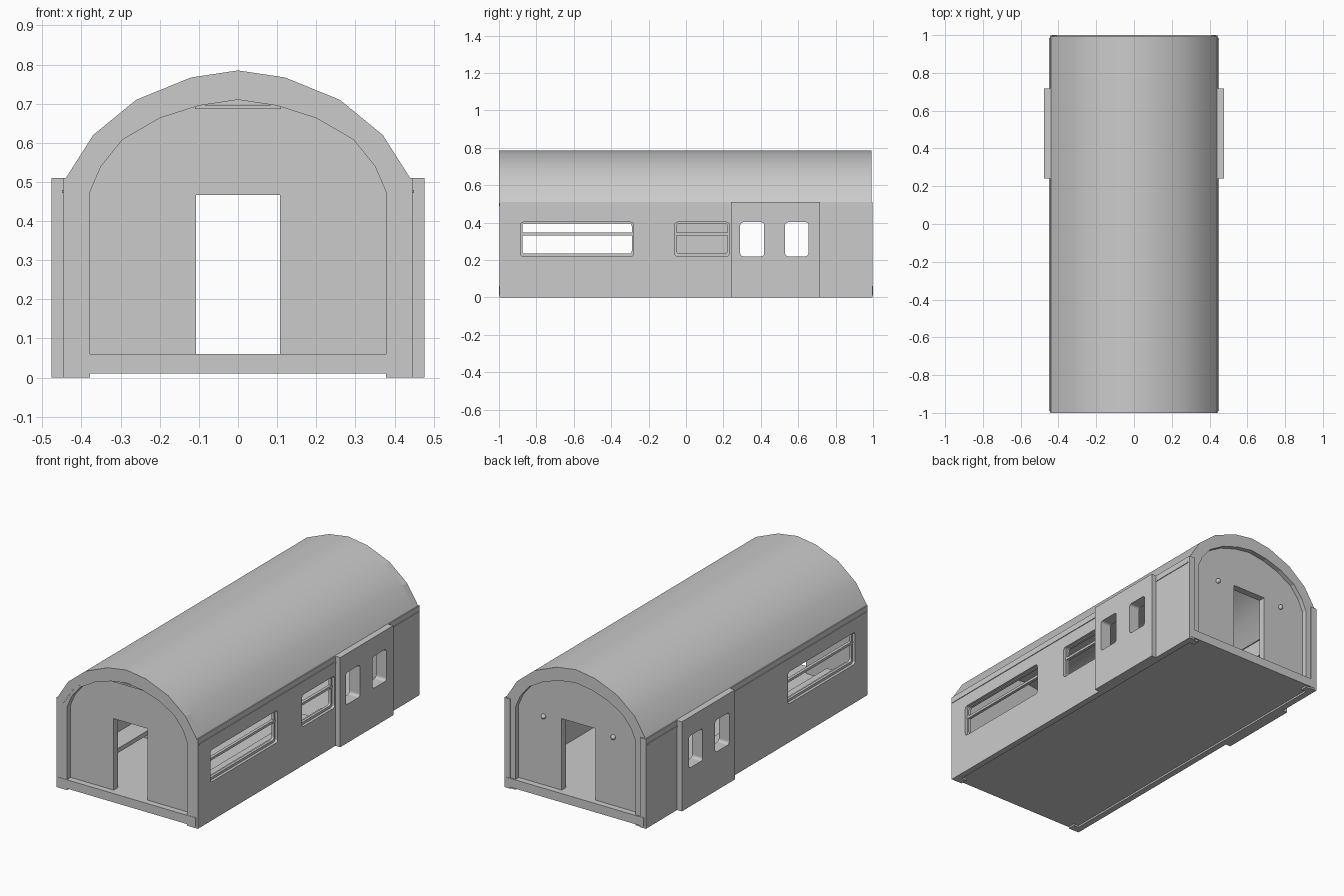
import bpy, bmesh, math
from mathutils import Matrix

if "Cube" in bpy.data.objects:
    bpy.data.objects.remove(bpy.data.objects["Cube"])

# Local plate axes (u, v, depth) mapped to world axes
SIDE = Matrix(((0, 0, 1, 0), (1, 0, 0, 0), (0, 1, 0, 0), (0, 0, 0, 1)))
END = Matrix(((1, 0, 0, 0), (0, 0, -1, 0), (0, 1, 0, 0), (0, 0, 0, 1)))


def plate(name, loops, lo, hi, axes):
    """Flat outline with holes, extruded between lo and hi along x or y."""
    cu = bpy.data.curves.new(name, 'CURVE')
    cu.dimensions = '2D'
    cu.fill_mode = 'BOTH'
    cu.extrude = (hi - lo) / 2
    for pts in loops:
        sp = cu.splines.new('POLY')
        sp.points.add(len(pts) - 1)
        for p, (u, v) in zip(sp.points, pts):
            p.co = (u, v, 0, 1)
        sp.use_cyclic_u = True
    tmp = bpy.data.objects.new(name + "_outline", cu)
    bpy.context.collection.objects.link(tmp)
    bpy.context.view_layer.update()
    dg = bpy.context.evaluated_depsgraph_get()
    me = bpy.data.meshes.new_from_object(tmp.evaluated_get(dg))
    bpy.data.objects.remove(tmp)
    me.transform(axes)
    mid = (lo + hi) / 2
    me.transform(Matrix.Translation((mid, 0, 0) if axes is SIDE else (0, mid, 0)))
    bm = bmesh.new()
    bm.from_mesh(me)
    bmesh.ops.remove_doubles(bm, verts=bm.verts, dist=1e-5)
    bmesh.ops.recalc_face_normals(bm, faces=bm.faces)
    for f in bm.faces:
        f.smooth = False
    bm.to_mesh(me)
    bm.free()
    ob = bpy.data.objects.new(name, me)
    bpy.context.collection.objects.link(ob)
    return ob


def box(name, x, y, z):
    rect = [(y[0], z[0]), (y[1], z[0]), (y[1], z[1]), (y[0], z[1])]
    return plate(name, [rect], min(x), max(x), SIDE)


def rounded(u0, u1, v0, v1, r=0.015, n=3):
    pts = []
    for cx, cy, a in ((u1 - r, v1 - r, 0), (u0 + r, v1 - r, 90),
                      (u0 + r, v0 + r, 180), (u1 - r, v0 + r, 270)):
        for i in range(n + 1):
            t = math.radians(a + 90 * i / n)
            pts.append((cx + r * math.cos(t), cy + r * math.sin(t)))
    return pts


def mirror_points(half):
    """Half outline from the centre line outwards, mirrored into a full one."""
    return [(-x, z) for x, z in reversed(half) if x > 0] + half


outer = [(0, .785), (.12, .767), (.26, .71), (.37, .62), (.443, .505)]
inner = [(0, .71), (.1, .695), (.2, .663), (.295, .608), (.35, .54), (.378, .475)]
roof_under = [(0, .74), (.11, .725), (.235, .672), (.335, .59), (.4, .49)]

# Barrel roof
roof = plate("roof", [mirror_points(outer) + mirror_points(roof_under)[::-1]], -1, .99, END)
bpy.context.view_layer.objects.active = roof
roof.select_set(True)
bpy.ops.object.shade_smooth_by_angle(angle=math.radians(32))
roof.select_set(False)

# Floor slab forming the sills at both ends
box("floor", (-.433, .433), (-1, 1), (.01, .06))

# Window openings
z0, z1 = .22, .402
long_win = (-.885, -.28)
short_win = (-.06, .232)
door_wins = [(.29, .418), (.53, .655)]

for s, side in ((1, "right"), (-1, "left")):
    wins = [long_win] + ([short_win] if s > 0 else [])
    holes = [rounded(a, b, z0, z1) for a, b in wins]
    door_holes = [rounded(a, b, z0, z1) for a, b in door_wins]
    # Side wall
    wall = [(-.998, 0), (.998, 0), (.998, .51), (-.998, .51)]
    lo, hi = sorted((s * .41, s * .446))
    plate(side + "_wall", [wall] + holes + door_holes, lo, hi, SIDE)
    # Raised sliding door panel
    lo, hi = sorted((s * .446, s * .476))
    panel = [(.24, 0), (.717, 0), (.717, .51), (.24, .51)]
    plate(side + "_door_panel", [panel] + door_holes, lo, hi, SIDE)
    # Gutter strips under the roof edge, either side of the door
    for i, (a, b) in enumerate(((-.99, .24), (.717, .985))):
        box(f"{side}_gutter_{i}", (s * .44, s * .45), (a, b), (.472, .48))
    # Sash frame and crossbar in each wide window
    for i, (a, b) in enumerate(wins):
        lo, hi = sorted((s * .415, s * .43))
        plate(f"{side}_sash_{i}", [rounded(a - .005, b + .005, z0 - .005, z1 + .005),
                                   rounded(a + .01, b - .01, z0 + .014, z1 - .006)], lo, hi, SIDE)
        box(f"{side}_window_bar_{i}", (s * .415, s * .432), (a, b), (.332, .346))
    # Bench along the wall
    box(side + "_bench_seat", (s * .27, s * .41), (-.88, .2), (.125, .15))
    box(side + "_bench_back", (s * .385, s * .41), (-.88, .2), (.15, .215))
    for i, y in enumerate((-.8, -.34, .12)):
        box(f"{side}_bench_leg_{i}", (s * .29, s * .4), (y - .01, y + .01), (.06, .125))

arch_out = mirror_points(outer + [(.443, 0)])
arch_in = mirror_points(inner + [(.378, 0)])
doorway = [(-.107, .06), (.107, .06), (.107, .467), (-.107, .467)]
end_shape = mirror_points([(0, .75), (.12, .73), (.24, .68), (.345, .595), (.42, .49), (.42, .02)])

for s, end in ((-1, "front"), (1, "back")):
    # Arched end frame around the recess
    lo, hi = sorted((s * .955, s * (.998 if s < 0 else .992)))
    plate(end + "_arch_frame", [arch_out + arch_in[::-1]], lo, hi, END)
    # Recessed end wall with doorway
    lo, hi = sorted((s * .925, s * .965))
    plate(end + "_end_wall", [end_shape, doorway], lo, hi, END)

# Shallow header above the front doorway
box("front_header", (-.11, .11), (-.985, -.96), (.687, .697))

# Lamps on the back end wall
for s, side in ((1, "right"), (-1, "left")):
    bpy.ops.mesh.primitive_uv_sphere_add(segments=12, ring_count=8, radius=.014,
                                         location=(s * .22, .968, .45))
    bpy.context.object.name = side + "_back_lamp"
    bpy.ops.object.shade_smooth()
